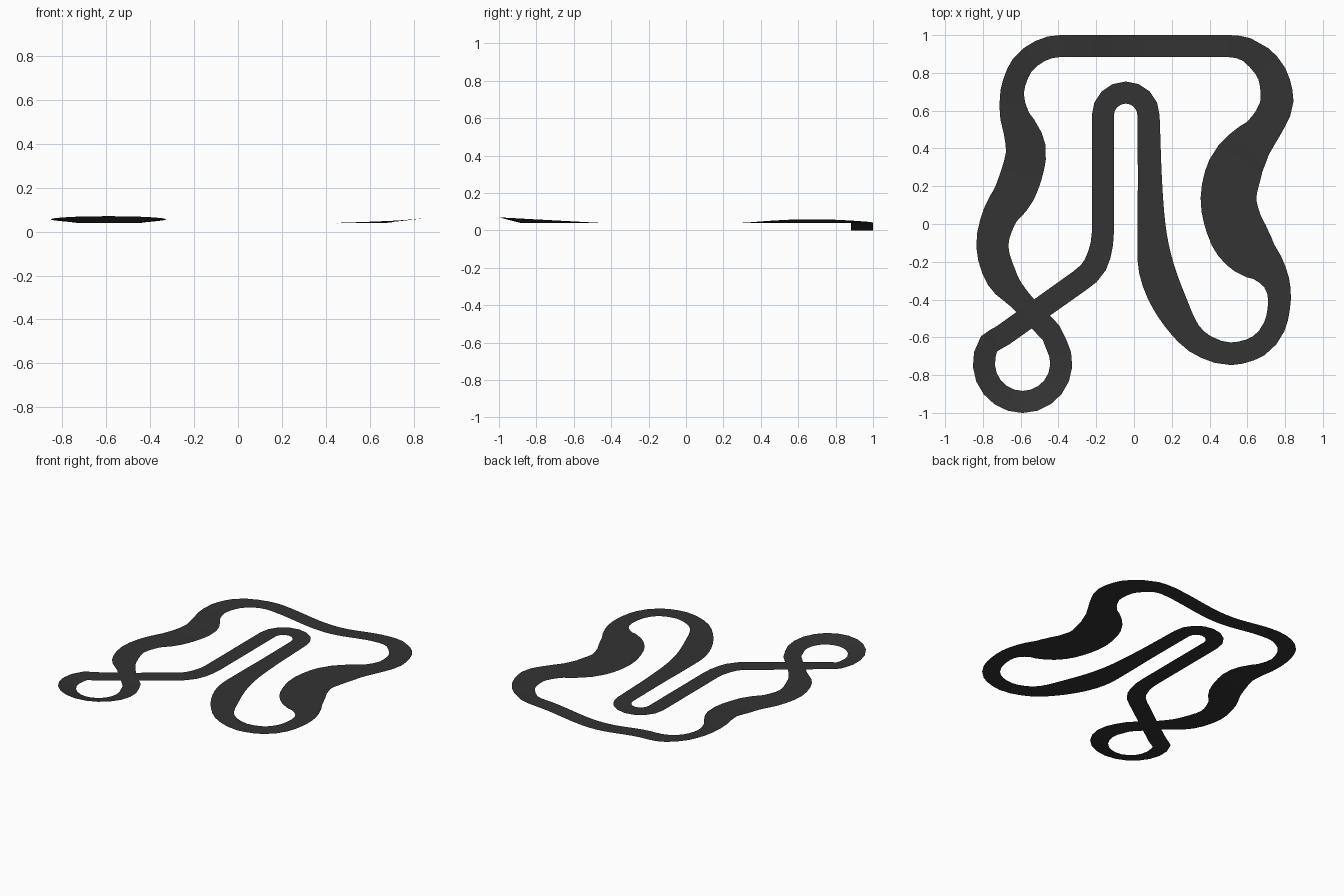
import bpy, bmesh, math
from mathutils import Vector

if "Cube" in bpy.data.objects:
    bpy.data.objects.remove(bpy.data.objects["Cube"])

ROAD_W = 0.117   # usual road width
LEVEL = 0.04     # usual road height


def arc(cx, cy, r, a0, a1, n):
    """Centreline points on a circular bend (degrees)."""
    out = []
    for i in range(n + 1):
        a = math.radians(a0 + (a1 - a0) * i / n)
        out.append((cx + r * math.cos(a), cy + r * math.sin(a)))
    return out


# centreline: x, y and (where it differs) width, clockwise from top left
path = [
    (-.39, .942), (.5, .942),
    (.595, .925, .125), (.66, .882, .14), (.73, .795, .155), (.757, .652, .175),
    (.725, .562, .175), (.67, .48, .19), (.60, .40, .245), (.535, .29, .29),
    (.50, .135, .295), (.528, 0, .30), (.57, -.085, .30), (.63, -.16, .265),
    (.705, -.23, .19), (.755, -.31, .14), (.77, -.405, .12), (.742, -.545),
    (.66, -.645), (.512, -.687, .12), (.382, -.652, .125), (.288, -.58, .14),
    (.185, -.41, .185), (.12, -.24, .19), (.095, -.05, .155), (.085, .2, .13),
]
path += arc(-.044, .575, .121, 0, 180, 8)            # hairpin
path += [(-.165, -.045), (-.205, -.217, .125), (-.287, -.30, .12), (-.695, -.59)]
path += arc(-.59, -.737, .205, 150, 390, 14)         # crossover loop
path += [
    (-.44, -.575), (-.61, -.395, .12), (-.70, -.285, .165), (-.75, -.117, .17),
    (-.71, .045, .185), (-.63, .17, .215), (-.573, .357, .215), (-.585, .457, .2),
    (-.632, .572, .155), (-.645, .70, .125), (-.592, .84, .12), (-.495, .917),
]
pts = [Vector((p[0], p[1], p[2] if len(p) > 2 else ROAD_W)) for p in path]


def dist(a, b):
    return (a.xy - b.xy).length


def tangent(i):
    """Slope at a control point; the longer neighbour dominates, so straights stay straight."""
    a, b, c = pts[i - 1], pts[i], pts[(i + 1) % len(pts)]
    d0, d1 = dist(a, b), dist(b, c)
    if max(d0, d1) > 2.5 * min(d0, d1):
        return (b - a) / d0 if d0 > d1 else (c - b) / d1
    return (c - a) / (d0 + d1)


def height(x, y, left):
    z = LEVEL
    if y > .85 and abs(x - .06) < .46:               # dip in the top straight
        z -= LEVEL * (.5 + .5 * math.cos(math.pi * (x - .06) / .46))
    if left and y > .3:                              # banked top corners
        k = min(1, max(0, (abs(x) - .45) / .15))
        z += .02 * k * math.sin(math.pi * (y - .3) / .75)
    if not left and x < -.3 and y < -.45:            # banked loop
        z += .03 * (-.45 - y) / .55
    return z


# sample the path and lay the road surface
bm = bmesh.new()
rows = []
for i, p in enumerate(pts):
    j = (i + 1) % len(pts)
    q, d = pts[j], dist(p, pts[j])
    m0, m1 = tangent(i) * d, tangent(j) * d
    n = max(1, round(d / .055))
    for s in range(n):
        t = s / n
        c = (p * (2*t**3 - 3*t**2 + 1) + m0 * (t**3 - 2*t**2 + t)
             + q * (3*t**2 - 2*t**3) + m1 * (t**3 - t**2))
        v = (p * (6*t*t - 6*t) + m0 * (3*t*t - 4*t + 1)
             + q * (6*t - 6*t*t) + m1 * (3*t*t - 2*t))
        side = Vector((-v.y, v.x)).normalized() * c.z / 2
        l, r = c.xy + side, c.xy - side
        rows.append((bm.verts.new((l.x, l.y, height(l.x, l.y, True))),
                     bm.verts.new((r.x, r.y, height(r.x, r.y, False)))))
for k, (l, r) in enumerate(rows):
    l2, r2 = rows[(k + 1) % len(rows)]
    bm.faces.new((l, r, r2, l2))

mesh = bpy.data.meshes.new("road_surface")
bm.to_mesh(mesh)
bm.free()
asphalt = bpy.data.materials.new("dark asphalt grey")
asphalt.diffuse_color = (.033, .033, .033, 1)
asphalt.use_nodes = True
asphalt.node_tree.nodes["Principled BSDF"].inputs["Base Color"].default_value = asphalt.diffuse_color
mesh.materials.append(asphalt)
road = bpy.data.objects.new("road_surface", mesh)
bpy.context.collection.objects.link(road)
